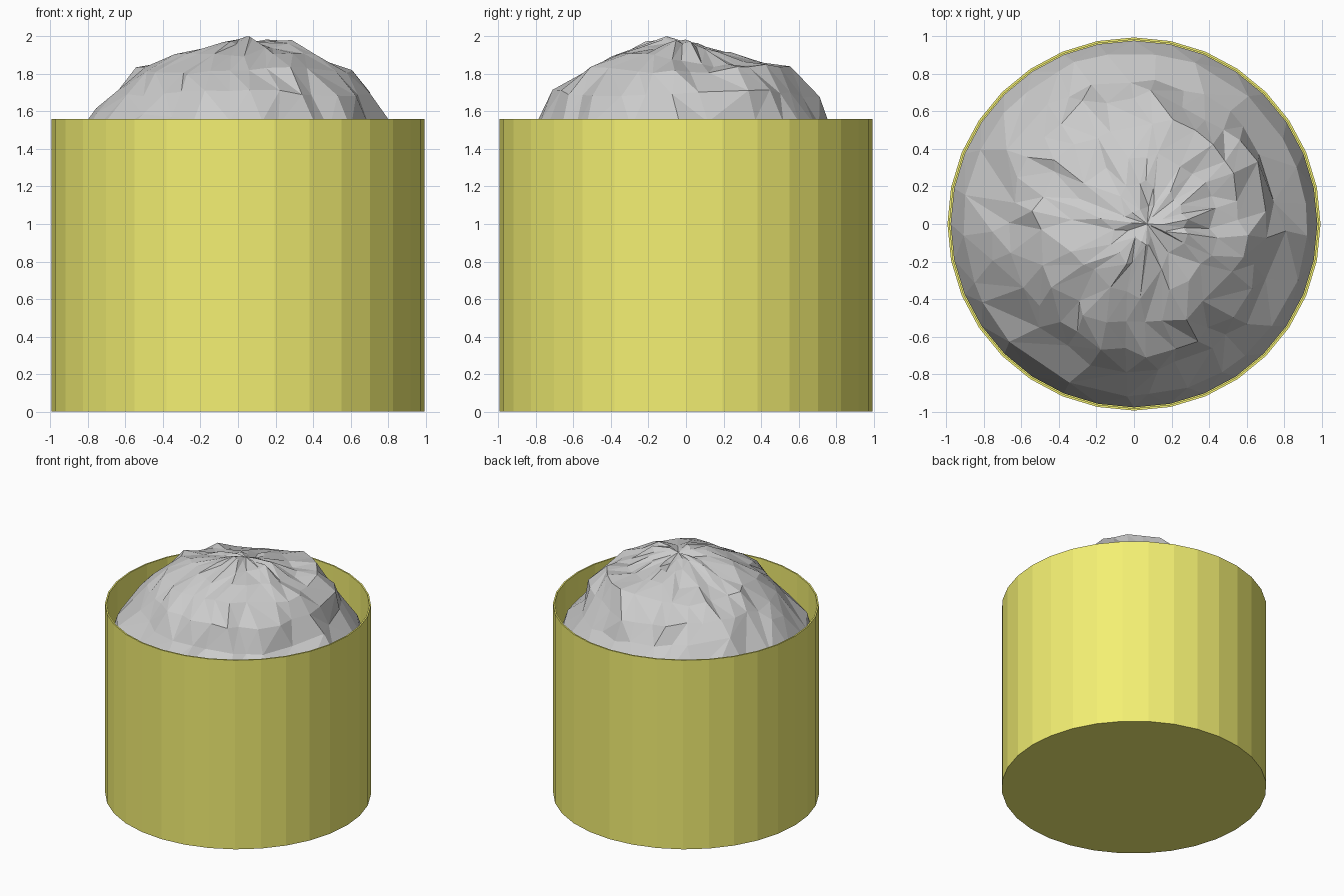
import bpy, bmesh, math, random

if "Cube" in bpy.data.objects:
    bpy.data.objects.remove(bpy.data.objects["Cube"])

random.seed(7)
SIDES = 32


def lathe_ring(bm, r, z):
    return [bm.verts.new((r * math.cos(2 * math.pi * i / SIDES),
                          r * math.sin(2 * math.pi * i / SIDES), z)) for i in range(SIDES)]


def bridge(bm, a, b):
    for i in range(SIDES):
        j = (i + 1) % SIDES
        bm.faces.new((a[i], a[j], b[j], b[i]))


def finish(name, bm):
    bmesh.ops.recalc_face_normals(bm, faces=bm.faces)
    mesh = bpy.data.meshes.new(name)
    bm.to_mesh(mesh)
    bm.free()
    obj = bpy.data.objects.new(name, mesh)
    bpy.context.collection.objects.link(obj)
    return obj


# Thin-walled open tub
bm = bmesh.new()
profile = [(0.995, 0), (0.995, 1.56), (0.983, 1.56), (0.983, 0.012)]
rings = [lathe_ring(bm, r, z) for r, z in profile]
for a, b in zip(rings, rings[1:]):
    bridge(bm, a, b)
bm.faces.new(rings[0])
bm.faces.new(rings[-1])
tub = finish("tub", bm)
mat = bpy.data.materials.new("yellow")
mat.diffuse_color = (0.9, 0.87, 0.17, 1)
mat.use_nodes = True
mat.node_tree.nodes["Principled BSDF"].inputs["Base Color"].default_value = mat.diffuse_color
tub.data.materials.append(mat)

# Heaped rough filling: ring radii and heights toward +x, +y, -x, -y
radii = [0.1, 0.22, 0.38, 0.55, 0.69, 0.77, 0.915, 0.978]
heights = [
    [1.97, 1.93, 1.97, 1.98],
    [1.95, 1.90, 1.95, 1.96],
    [1.87, 1.85, 1.88, 1.92],
    [1.83, 1.82, 1.81, 1.82],
    [1.70, 1.69, 1.71, 1.69],
    [1.53, 1.55, 1.62, 1.53],
    [1.39, 1.38, 1.43, 1.38],
    [1.20, 1.20, 1.20, 1.20],
]
bm = bmesh.new()
rings = []
for k, (r, h) in enumerate(zip(radii, heights)):
    ring = lathe_ring(bm, r, 0)
    last = k == len(radii) - 1
    swirl = 0.12 * math.sin(k * 1.7)
    for i, v in enumerate(ring):
        q = 4 * i / SIDES
        s = int(q)
        z = h[s] * (1 - q + s) + h[(s + 1) % 4] * (q - s)
        if not last:
            ang = 2 * math.pi * i / SIDES + swirl + random.uniform(-0.06, 0.06)
            amp = 0.008 if k == 6 else 0.035 * min(1, r / 0.4)
            rr = r + random.uniform(-amp, amp)
            cx = 0.07 * (1 - r / 0.978)
            v.co.x, v.co.y = cx + rr * math.cos(ang), rr * math.sin(ang)
            # Spiral creases
            z += 0.018 * math.sin(3 * ang + 9 * r) + random.uniform(-0.012, 0.012)
        v.co.z = min(z, 2.0)
    rings.append(ring)
for a, b in zip(rings, rings[1:]):
    bridge(bm, a, b)
tip = bm.verts.new((0.07, 0.0, 1.97))
for i in range(SIDES):
    bm.faces.new((tip, rings[0][i], rings[0][(i + 1) % SIDES]))
bm.faces.new(rings[-1])
# Coarse irregular facets
bmesh.ops.triangulate(bm, faces=bm.faces[:])
top = max(v.co.z for v in bm.verts)
for v in bm.verts:
    if v.co.z > 1.9:
        v.co.z += 2.0 - top
filling = finish("filling", bm)
dec = filling.modifiers.new("coarse", 'DECIMATE')
dec.ratio = 0.8
